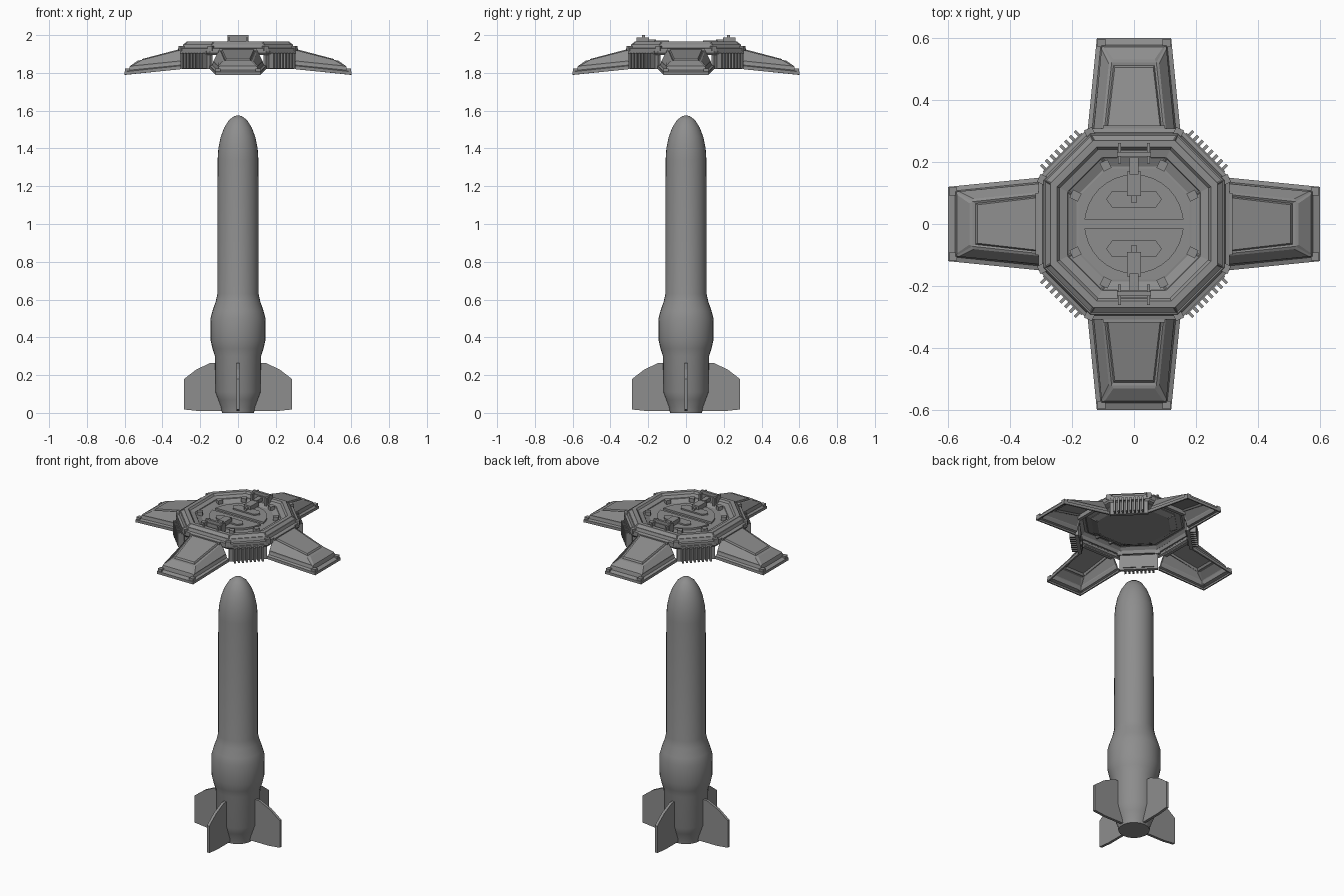
import bpy, bmesh, math
from mathutils import Matrix, Vector

cube = bpy.data.objects.get("Cube")
if cube:
    bpy.data.objects.remove(cube, do_unlink=True)

GREY = (0.27, 0.27, 0.27, 1)
metal = bpy.data.materials.new("grey_metal")
metal.use_nodes = True
metal.diffuse_color = GREY
metal.node_tree.nodes["Principled BSDF"].inputs["Base Color"].default_value = GREY


def finish(name, bm, normals=True):
    if normals:
        bmesh.ops.recalc_face_normals(bm, faces=bm.faces)
    mesh = bpy.data.meshes.new(name)
    bm.to_mesh(mesh)
    bm.free()
    mesh.materials.append(metal)
    ob = bpy.data.objects.new(name, mesh)
    bpy.context.collection.objects.link(ob)
    return ob


def add_box(bm, lo, hi, turn=0, about=(0, 0, 0)):
    lo, hi = Vector(lo), Vector(hi)
    m = (Matrix.Rotation(turn, 4, 'Z') @ Matrix.Translation((lo + hi) / 2)
         @ Matrix.Diagonal((*(hi - lo), 1)))
    bmesh.ops.create_cube(bm, size=1, matrix=m)


def bridge(bm, a, b, closed=True):
    n = len(a)
    return [bm.faces.new((a[i], a[(i + 1) % n], b[(i + 1) % n], b[i]))
            for i in range(n if closed else n - 1)]


def add_loops(bm, loops, closed=True):
    rows = [[bm.verts.new(p) for p in loop] for loop in loops]
    bands = [bridge(bm, a, b, closed) for a, b in zip(rows, rows[1:])]
    return rows, bands


def circle(r, z, n=32):
    return [(r * math.cos(math.tau * i / n), r * math.sin(math.tau * i / n), z)
            for i in range(n)]


def octagon(a, z):
    b = a * 0.485
    return [(a, -b, z), (a, b, z), (b, a, z), (-b, a, z),
            (-a, b, z), (-a, -b, z), (-b, -a, z), (b, -a, z)]


# Missile body, turned from a profile
profile = [(.085, 0), (.09, .03), (.105, .07), (.12, .11), (.122, .3), (.135, .34),
           (.145, .385), (.146, .5), (.135, .54), (.118, .59), (.109, .63),
           (.108, 1.34), (.104, 1.4), (.092, 1.46), (.073, 1.51), (.048, 1.55),
           (.022, 1.57), (.004, 1.575)]
bm = bmesh.new()
rows, _ = add_loops(bm, [circle(r, z) for r, z in profile])
bm.faces.new(rows[0])
bm.faces.new(rows[-1])
body = finish("missile_body", bm)
bpy.ops.object.select_all(action='DESELECT')
body.select_set(True)
bpy.context.view_layer.objects.active = body
bpy.ops.object.shade_smooth_by_angle(angle=math.radians(35))

# Four tail fins
fin_outline = [(.07, .01), (.21, .01), (.285, .018), (.285, .18), (.22, .23),
               (.145, .265), (.1, .265)]
for i in range(4):
    bm = bmesh.new()
    rows, _ = add_loops(bm, [[(x, y, z) for x, z in fin_outline] for y in (-.008, .008)])
    for row in rows:
        bm.faces.new(row)
    bm.transform(Matrix.Rotation(i * math.pi / 2, 4, 'Z'))
    finish("tail_fin_%d" % (i + 1), bm)

# Octagonal hatch ring with a shallow bowl
bm = bmesh.new()
ring = [(.300, 1.895), (.308, 1.905), (.308, 1.93), (.296, 1.933), (.29, 1.95),
        (.27, 1.966), (.248, 1.966), (.24, 1.955), (.215, 1.948), (.18, 1.932)]
rows, bands = add_loops(bm, [octagon(a, z) for a, z in ring])
bm.faces.new(rows[-1])
bmesh.ops.recalc_face_normals(bm, faces=bm.faces)
if bands[2][0].normal.z < 0:
    bmesh.ops.reverse_faces(bm, faces=bm.faces)
bmesh.ops.inset_individual(bm, faces=bands[4] + bands[8], thickness=.006, depth=-.003)
ob = finish("hatch_ring", bm, normals=False)
shell = ob.modifiers.new("thickness", 'SOLIDIFY')
shell.thickness = .01

# Round double door split by a channel, with hexagonal panels
bm = bmesh.new()
for side in (1, -1):
    arc = [(.16 * math.cos(t), side * max(.16 * math.sin(t), .014))
           for t in [math.pi * i / 16 for i in range(17)]]
    rows, _ = add_loops(bm, [[(x, y, z) for x, y in arc] for z in (1.93, 1.943)])
    for row in rows:
        bm.faces.new(row)
    plate = [(.09, .08), (.07, .107), (-.07, .107), (-.09, .08), (-.07, .053), (.07, .053)]
    rows, _ = add_loops(bm, [[(x, side * y, z) for x, y in plate] for z in (1.94, 1.951)])
    bm.faces.new(rows[-1])
finish("hatch_doors", bm)

# Corner caps on the ring and wedge blocks inside the bowl
bm = bmesh.new()
for x, y, z in octagon(.295, 1.935):
    r, t = math.hypot(x, y), math.atan2(y, x)
    add_box(bm, (r - .014, -.014, z - .02), (r + .014, .014, z + .008), t)
    add_box(bm, (.195, -.014, 1.935), (.225, .014, 1.957), t)
finish("ring_corner_blocks", bm)

# Door clamps at front and back
for name, turn in (("back_clamp", 0), ("front_clamp", math.pi)):
    bm = bmesh.new()
    add_box(bm, (-.055, .213, 1.95), (.055, .237, 1.982), turn)
    for x in (-.047, .047):
        add_box(bm, (x - .005, .195, 1.94), (x + .005, .262, 1.988), turn)
    add_box(bm, (-.055, .218, 1.98), (.055, .232, 2.0), turn)
    add_box(bm, (-.022, .09, 1.945), (.022, .17, 1.972), turn)
    add_box(bm, (-.014, .16, 1.955), (.014, .225, 1.977), turn)
    add_box(bm, (-.008, .068, 1.945), (.008, .095, 1.962), turn)
    finish(name, bm)

# Ribbed vent panels on the four diagonal sides
for i in range(4):
    turn = math.pi / 4 + i * math.pi / 2
    bm = bmesh.new()
    add_box(bm, (.295, -.105, 1.82), (.315, .105, 1.91), turn)
    add_box(bm, (.31, -.088, 1.9), (.328, .088, 1.915), turn)
    for k in range(8):
        y = -.077 + k * .022
        add_box(bm, (.31, y - .005, 1.822), (.348, y + .005, 1.906), turn)
    for y in (-.05, .05):
        add_box(bm, (.288, y - .035, 1.83), (.3, y + .035, 1.89), turn)
    finish("vent_panel_%d" % (i + 1), bm)


# Four sloped arms: nested outlines, each (root width, root z, tip width, tip y, tip z)
steps = [(.15, 1.82, .12, .6, 1.79), (.15, 1.838, .12, .6, 1.806),
         (.136, 1.842, .107, .578, 1.814), (.132, 1.856, .103, .574, 1.83),
         (.096, 1.922, .072, .522, 1.866), (.09, 1.919, .066, .512, 1.865),
         (.086, 1.928, .062, .506, 1.874)]
for i in range(4):
    turn = Matrix.Rotation(i * math.pi / 2, 4, 'Z')
    bm = bmesh.new()
    loops = [[(-w, .3, z), (-tw, ty, tz), (tw, ty, tz), (w, .3, z)]
             for w, z, tw, ty, tz in steps]
    rows, bands = add_loops(bm, loops, closed=False)
    top = bm.faces.new(rows[-1])
    bmesh.ops.recalc_face_normals(bm, faces=bm.faces)
    if top.normal.z < 0:
        bmesh.ops.reverse_faces(bm, faces=bm.faces)
    bmesh.ops.inset_individual(bm, faces=bands[3], thickness=.01, depth=.004)
    bm.transform(turn)
    ob = finish("arm_%d" % (i + 1), bm, normals=False)
    shell = ob.modifiers.new("thickness", 'SOLIDIFY')
    shell.thickness = .01
    # Tip corner guards and root collar of the arm
    bm = bmesh.new()
    for s in (-.105, .105):
        add_box(bm, (s - .013, .572, 1.802), (s + .013, .597, 1.822))
    add_box(bm, (-.1, .298, 1.89), (.1, .318, 1.93))
    bm.transform(turn)
    finish("arm_fittings_%d" % (i + 1), bm)
